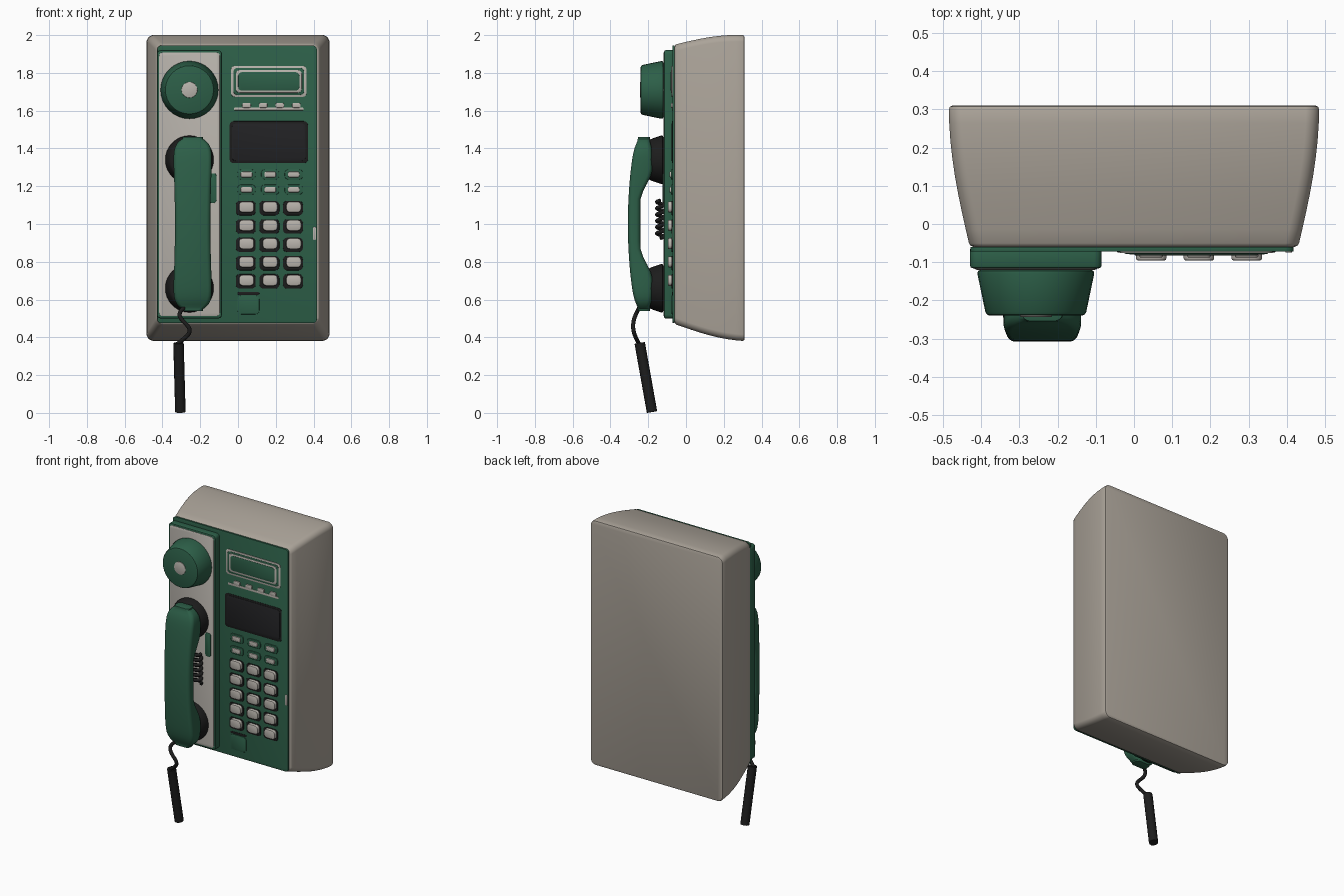
import bpy, bmesh, math
from mathutils import Matrix, Vector

cube = bpy.data.objects.get("Cube")
if cube:
    bpy.data.objects.remove(cube, do_unlink=True)


def material(name, red, green, blue):
    mat = bpy.data.materials.new(name)
    mat.use_nodes = True
    color = (red, green, blue, 1)
    mat.diffuse_color = color
    mat.node_tree.nodes["Principled BSDF"].inputs["Base Color"].default_value = color
    return mat


SHELL = material("warm grey shell", 0.41, 0.37, 0.32)
IVORY = material("light ivory", 0.49, 0.46, 0.42)
GREEN = material("deep green", 0.026, 0.115, 0.065)
BLACK = material("soft black", 0.012, 0.012, 0.012)
SCREEN = material("dark screen", 0.016, 0.016, 0.018)

SHELL_FRONT = -0.06
PANEL_FRONT = -0.07
CRADLE_LIFT = 0.05
CRADLE_FRONT = PANEL_FRONT - CRADLE_LIFT
CRADLE_X = -0.257
HANDSET_X = -0.24


def shade(obj, mat):
    """Assign the colour and smooth everything but the sharp edges."""
    obj.data.materials.append(mat)
    bpy.ops.object.select_all(action="DESELECT")
    obj.select_set(True)
    bpy.context.view_layer.objects.active = obj
    bpy.ops.object.shade_smooth_by_angle(angle=math.radians(35))


def add_object(name, data):
    obj = bpy.data.objects.new(name, data)
    bpy.context.collection.objects.link(obj)
    return obj


def add_solid(name, bm, mat, rim):
    """Soften the sharp rims and turn the bmesh into an object."""
    bmesh.ops.recalc_face_normals(bm, faces=bm.faces)
    sharp = [edge for edge in bm.edges if edge.calc_face_angle(0) > 1]
    bmesh.ops.bevel(bm, geom=sharp, offset=rim, segments=2, profile=0.5,
                    affect="EDGES", clamp_overlap=True)
    mesh = bpy.data.meshes.new(name)
    bm.to_mesh(mesh)
    bm.free()
    shade(add_object(name, mesh), mat)


def pad(name, mat, x, z, width, height, lift, corner=0.02):
    """Rounded plate or key standing out from the front panel."""
    bm = bmesh.new()
    front = PANEL_FRONT - lift
    depth = SHELL_FRONT - front
    place = Matrix.Translation((x, front + depth / 2, z))
    bmesh.ops.create_cube(bm, size=1, matrix=place @ Matrix.Diagonal((width, depth, height, 1)))
    posts = [edge for edge in bm.edges
             if abs(edge.verts[0].co.y - edge.verts[1].co.y) > depth / 2]
    bmesh.ops.bevel(bm, geom=posts, offset=min(corner, width / 3, height / 3),
                    segments=3, profile=0.5, affect="EDGES")
    add_solid(name, bm, mat, min(lift / 4, 0.008))


def turned(name, mat, x, z, back, front, back_radius, front_radius, rim):
    """Round part facing the front."""
    bm = bmesh.new()
    place = Matrix.Translation((x, (back + front) / 2, z))
    bmesh.ops.create_cone(bm, cap_ends=True, segments=32, radius1=back_radius,
                          radius2=front_radius, depth=back - front,
                          matrix=place @ Matrix.Rotation(math.pi / 2, 4, "X"))
    add_solid(name, bm, mat, rim)


def rounded_ring(half_u, half_v, radius):
    """Points around a rounded rectangle."""
    for i in range(24):
        angle = math.tau * (i + 0.5) / 24
        c, s = math.cos(angle), math.sin(angle)
        yield (math.copysign(half_u - radius, c) + radius * c,
               math.copysign(half_v - radius, s) + radius * s)


def skin(name, mat, rings, rim):
    """Join successive rings of points and close both ends."""
    bm = bmesh.new()
    loops = [[bm.verts.new(point) for point in ring] for ring in rings]
    for low, high in zip(loops, loops[1:]):
        for i in range(len(low)):
            bm.faces.new((low[i - 1], low[i], high[i], high[i - 1]))
    bm.faces.new(loops[0])
    bm.faces.new(loops[-1])
    add_solid(name, bm, mat, rim)


def tube(name, mat, points, radius):
    curve = bpy.data.curves.new(name, "CURVE")
    curve.dimensions = "3D"
    curve.bevel_depth = radius
    curve.use_fill_caps = True
    spline = curve.splines.new("POLY")
    spline.points.add(len(points) - 1)
    for target, point in zip(spline.points, points):
        target.co = (*point, 1)
    obj = add_object(name, curve)
    bpy.ops.object.select_all(action="DESELECT")
    obj.select_set(True)
    bpy.context.view_layer.objects.active = obj
    bpy.ops.object.convert(target="MESH")
    shade(bpy.context.object, mat)


def smoothstep(low, high, value):
    t = max(0, min(1, (value - low) / (high - low)))
    return t * t * (3 - 2 * t)


# Wall housing, flaring in a soft curve from the front to the back
def housing_ring(t):
    flare = math.sin(t * math.pi / 2)
    y = SHELL_FRONT + 0.37 * t
    middle = 1.21 - 0.02 * t
    for u, v in rounded_ring(0.43 + 0.055 * flare, 0.74 + 0.07 * flare, 0.04):
        yield Vector((u, y, middle + v))


skin("housing", SHELL, [housing_ring(i / 8) for i in range(9)], rim=0.01)

# Front panel and raised cradle
pad("front_panel", GREEN, -0.005, 1.21, width=0.845, height=1.47, lift=0.002)
pad("cradle_base", GREEN, CRADLE_X, 1.21, width=0.345, height=1.42, lift=CRADLE_LIFT - 0.004)
pad("cradle_plate", IVORY, CRADLE_X, 1.21, width=0.325, height=1.4, lift=CRADLE_LIFT)
pad("cradle_tab", GREEN, -0.135, 1.19, width=0.045, height=0.16, lift=CRADLE_LIFT + 0.004)

# Round knob above the handset
turned("round_knob", GREEN, CRADLE_X, 1.71, CRADLE_FRONT, -0.24,
       back_radius=0.155, front_radius=0.13, rim=0.01)
turned("knob_centre", IVORY, CRADLE_X, 1.71, -0.23, -0.243,
       back_radius=0.042, front_radius=0.042, rim=0.002)


# Handset: bowed front, arched grip and thick rounded ends
def handset_ring(t):
    end = abs(t)
    cap = max(0.5, math.sqrt(1 - end ** 12))
    front = -0.308 + 0.04 * t * t
    back = -0.242 + 0.065 * smoothstep(0.25, 0.65, end)
    middle = (front + back) / 2
    half_width = (0.094 + 0.016 * t * t) * cap
    half_depth = (back - front) / 2 * max(cap, 0.7)
    for u, v in rounded_ring(half_width, half_depth, 0.024):
        yield Vector((HANDSET_X + u, middle + v, 1 + 0.46 * t))


skin("handset", GREEN, [handset_ring(math.sin(math.pi * i / 32)) for i in range(-16, 17)],
     rim=0.004)
for name, z in (("ear_cup", 1.34), ("mouth_cup", 0.66)):
    turned(name, BLACK, CRADLE_X, z, CRADLE_FRONT, -0.2,
           back_radius=0.132, front_radius=0.105, rim=0.012)

# Coiled cord behind the handset
coil = []
for i in range(73):
    turn = math.tau * i / 12
    coil.append((-0.2 + 0.026 * math.cos(turn), -0.136 + 0.018 * math.sin(turn),
                 0.925 + 0.2 * i / 72))
tube("coiled_cord", BLACK, coil, radius=0.01)

# Hanging wavy cord and its thick straight end
wave = []
for i in range(25):
    t = i / 24
    wave.append((-0.27 - 0.03 * t - 0.033 * math.sin(7.5 * t),
                 -0.24 - 0.04 * math.sin(math.pi * t), 0.57 - 0.22 * t))
tube("wavy_cord", BLACK, wave, radius=0.011)
tube("cord_end", BLACK, [(-0.315, -0.245, 0.37), (-0.305, -0.18, 0.005)], radius=0.028)

# Upper window, stepped in alternating colours
WINDOW_X = 0.163
for i, (part, mat) in enumerate((("frame", IVORY), ("band", GREEN),
                                 ("rim", IVORY), ("inset", GREEN))):
    pad("window_" + part, mat, WINDOW_X, 1.755, width=0.4 - 0.025 * i,
        height=0.165 - 0.022 * i, lift=0.006 + 0.002 * i)
pad("window_lip", IVORY, WINDOW_X, 1.609, width=0.37, height=0.014, lift=0.004)
for i in range(4):
    pad(f"status_key_{i}", IVORY, 0.045 + 0.088 * i, 1.628, width=0.045, height=0.026, lift=0.01)

# Dark screen
pad("screen_bezel", BLACK, WINDOW_X, 1.433, width=0.415, height=0.222, lift=0.004)
pad("screen", SCREEN, WINDOW_X, 1.433, width=0.39, height=0.198, lift=0.006)

# Keypad: slim function keys above five rows of large keys
for column in range(3):
    x = 0.045 + 0.125 * column
    for row in range(2):
        z = 1.262 - 0.08 * row
        tag = f"_row_{row}_column_{column}"
        pad("function_seat" + tag, GREEN, x, z, width=0.095, height=0.052, lift=0.01)
        pad("function_key" + tag, IVORY, x, z, width=0.062, height=0.03, lift=0.018)
    for row in range(5):
        z = 1.09 - 0.097 * row
        tag = f"_row_{row}_column_{column}"
        pad("key_seat" + tag, BLACK, x - 0.004, z - 0.006, width=0.105, height=0.076, lift=0.006)
        pad("key" + tag, IVORY, x, z, width=0.08, height=0.058, lift=0.026)

# Card pocket under the keypad and side latch
pad("pocket_slot", BLACK, 0.055, 0.632, width=0.115, height=0.014, lift=0.004)
pad("pocket", GREEN, 0.055, 0.572, width=0.115, height=0.1, lift=0.006)
pad("side_latch", IVORY, 0.405, 0.95, width=0.016, height=0.07, lift=0.005)
